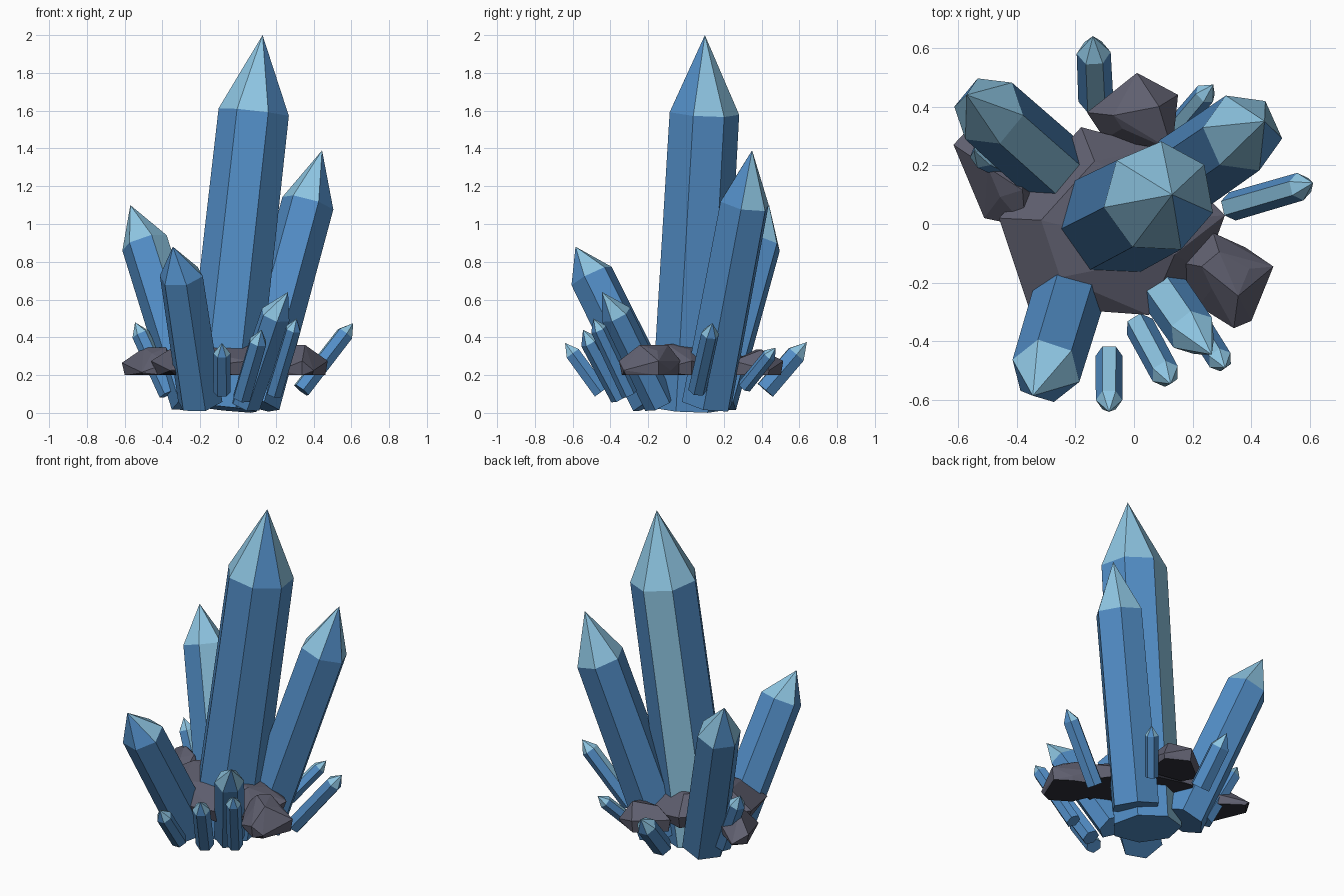
import bpy, bmesh
from math import sin, cos, atan2, radians, degrees
from mathutils import Vector

if "Cube" in bpy.data.objects:
    bpy.data.objects.remove(bpy.data.objects["Cube"], do_unlink=True)


def material(name, rgb):
    m = bpy.data.materials.new(name)
    m.use_nodes = True
    m.diffuse_color = (*rgb, 1)
    bsdf = next(n for n in m.node_tree.nodes if n.type == 'BSDF_PRINCIPLED')
    bsdf.inputs["Base Color"].default_value = (*rgb, 1)
    bsdf.inputs["Roughness"].default_value = 0.7
    return m


blue = material("crystal_blue", (0.085, 0.27, 0.57))
pale = material("crystal_pale_blue", (0.27, 0.56, 0.76))
stone = material("stone_grey", (0.115, 0.115, 0.16))
dark = material("stone_dark", (0.03, 0.031, 0.043))


def finish(name, bm, mats):
    bmesh.ops.recalc_face_normals(bm, faces=bm.faces)
    mesh = bpy.data.meshes.new(name)
    bm.to_mesh(mesh)
    bm.free()
    for m in mats:
        mesh.materials.append(m)
    ob = bpy.data.objects.new(name, mesh)
    bpy.context.collection.objects.link(ob)
    return ob


def near(a, b, half):
    """True when two compass angles in degrees are within half of each other."""
    return abs((a - b + 180) % 360 - 180) < half


def crystal(name, base, shoulder, tip, r, sides=6, phase=None,
            blue_tip=None, blue_half=45, pale_body="up"):
    base, shoulder, tip = Vector(base), Vector(shoulder), Vector(tip)
    axis = (shoulder - base).normalized()
    lean = degrees(atan2(axis.y, axis.x))
    phase = lean + 180 + 180 / sides if phase is None else phase
    blue_tip = lean if blue_tip is None else blue_tip
    pale_body = lean + 180 if pale_body == "up" else pale_body
    u = (Vector((1, 0, 0)) - axis * axis.x).normalized()
    v = axis.cross(u)

    bm = bmesh.new()
    angles = [phase + 360 * i / sides for i in range(sides)]

    def ring(center, radius):
        return [bm.verts.new(center + radius * (u * cos(radians(a)) + v * sin(radians(a))))
                for a in angles]

    low, high = ring(base, r * 1.03), ring(shoulder, r)
    peak = bm.verts.new(tip)
    bm.faces.new(low)
    for i in range(sides):
        j = (i + 1) % sides
        facing = angles[i] + 180 / sides
        side = bm.faces.new((low[i], low[j], high[j], high[i]))
        if pale_body is not None:
            side.material_index = int(near(facing, pale_body, 32))
        cap = bm.faces.new((high[i], high[j], peak))
        cap.material_index = int(not near(facing, blue_tip, blue_half))
    finish(name, bm, (blue, pale))


def small_crystal(name, base, tip, r):
    """Short crystal whose point takes up the last part of its length."""
    b, t = Vector(base), Vector(tip)
    length = (t - b).length
    crystal(name, b, t - (t - b) * (1.5 * r / length), t, r)


def rock(name, outline, top, scale, z_mid, z_top):
    """Faceted stone: flat underside, bulging rim and a smaller tilted top."""
    bm = bmesh.new()
    top = Vector(top)
    for i, p in enumerate(outline):
        p = Vector(p)
        inner = top + (p - top) * scale
        under = top + (p - top) * 0.92
        bm.verts.new((under.x, under.y, 0.2))
        bm.verts.new((p.x, p.y, z_mid + 0.025 * (-1) ** i))
        bm.verts.new((inner.x, inner.y, z_top - 0.03 * (i % 3)))
    hull = bmesh.ops.convex_hull(bm, input=bm.verts)
    loose = [g for g in hull["geom_interior"] if isinstance(g, bmesh.types.BMVert)]
    bmesh.ops.delete(bm, geom=loose, context='VERTS')
    bmesh.ops.dissolve_limit(bm, angle_limit=radians(4), verts=bm.verts, edges=bm.edges)
    bmesh.ops.recalc_face_normals(bm, faces=bm.faces)
    bm.normal_update()
    for f in bm.faces:
        f.material_index = int(f.normal.z < -0.5)
    finish(name, bm, (stone, dark))


# Large crystals
crystal("main_crystal", (-0.09, 0, 0.025), (0.085, 0.09, 1.59), (0.13, 0.1, 2.0), 0.192,
        sides=7, phase=139, blue_tip=-39, blue_half=26, pale_body=112)
crystal("back_left_side_crystal", (0.08, 0.11, 0.05), (0.37, 0.31, 1.11), (0.445, 0.35, 1.39),
        0.14, phase=-5, blue_tip=-20, blue_half=40, pale_body=None)
crystal("back_right_side_crystal", (-0.23, 0.15, 0.06), (-0.495, 0.385, 0.9),
        (-0.57, 0.44, 1.1), 0.125)
crystal("front_right_side_crystal", (-0.2, -0.17, 0.06), (-0.3, -0.5, 0.725),
        (-0.345, -0.585, 0.88), 0.12, blue_half=75, pale_body=None)
crystal("front_left_side_crystal", (0.04, -0.14, 0.05), (0.2, -0.37, 0.52),
        (0.265, -0.445, 0.64), 0.083)

# Small crystals around the foot
small_crystal("small_crystal_front_left_outer", (0.19, -0.3, 0.1), (0.31, -0.49, 0.5), 0.043)
small_crystal("small_crystal_front_left_inner", (0.02, -0.35, 0.08), (0.125, -0.545, 0.44), 0.05)
small_crystal("small_crystal_front", (-0.085, -0.45, 0.11), (-0.085, -0.64, 0.37), 0.045)
small_crystal("small_crystal_left", (0.335, 0.06, 0.12), (0.61, 0.14, 0.475), 0.048)
small_crystal("small_crystal_back_left", (0.13, 0.31, 0.14), (0.27, 0.475, 0.345), 0.038)
small_crystal("small_crystal_back", (-0.13, 0.42, 0.12), (-0.14, 0.64, 0.375), 0.058)
small_crystal("small_crystal_right", (-0.37, 0.17, 0.1), (-0.545, 0.25, 0.48), 0.048)

# Rocks between the crystals
rock("center_rock", [(-0.46, 0.02), (-0.36, -0.28), (0.05, -0.31), (0.24, -0.16),
                     (0.31, 0.03), (0.08, 0.26), (-0.18, 0.33)],
     (-0.05, 0), 0.65, 0.25, 0.365)
rock("right_rock", [(-0.615, 0.27), (-0.51, 0.02), (-0.37, -0.01), (-0.32, 0.08),
                    (-0.38, 0.22), (-0.55, 0.34)],
     (-0.42, 0.14), 0.4, 0.24, 0.345)
rock("left_rock", [(0.15, -0.13), (0.22, -0.28), (0.34, -0.355), (0.4, -0.33),
                   (0.475, -0.145), (0.38, -0.08), (0.27, -0.03)],
     (0.31, -0.16), 0.5, 0.25, 0.36)
rock("back_rock", [(-0.16, 0.38), (-0.1, 0.29), (0.13, 0.25), (0.15, 0.44), (0.01, 0.515)],
     (0.02, 0.36), 0.5, 0.25, 0.335)
